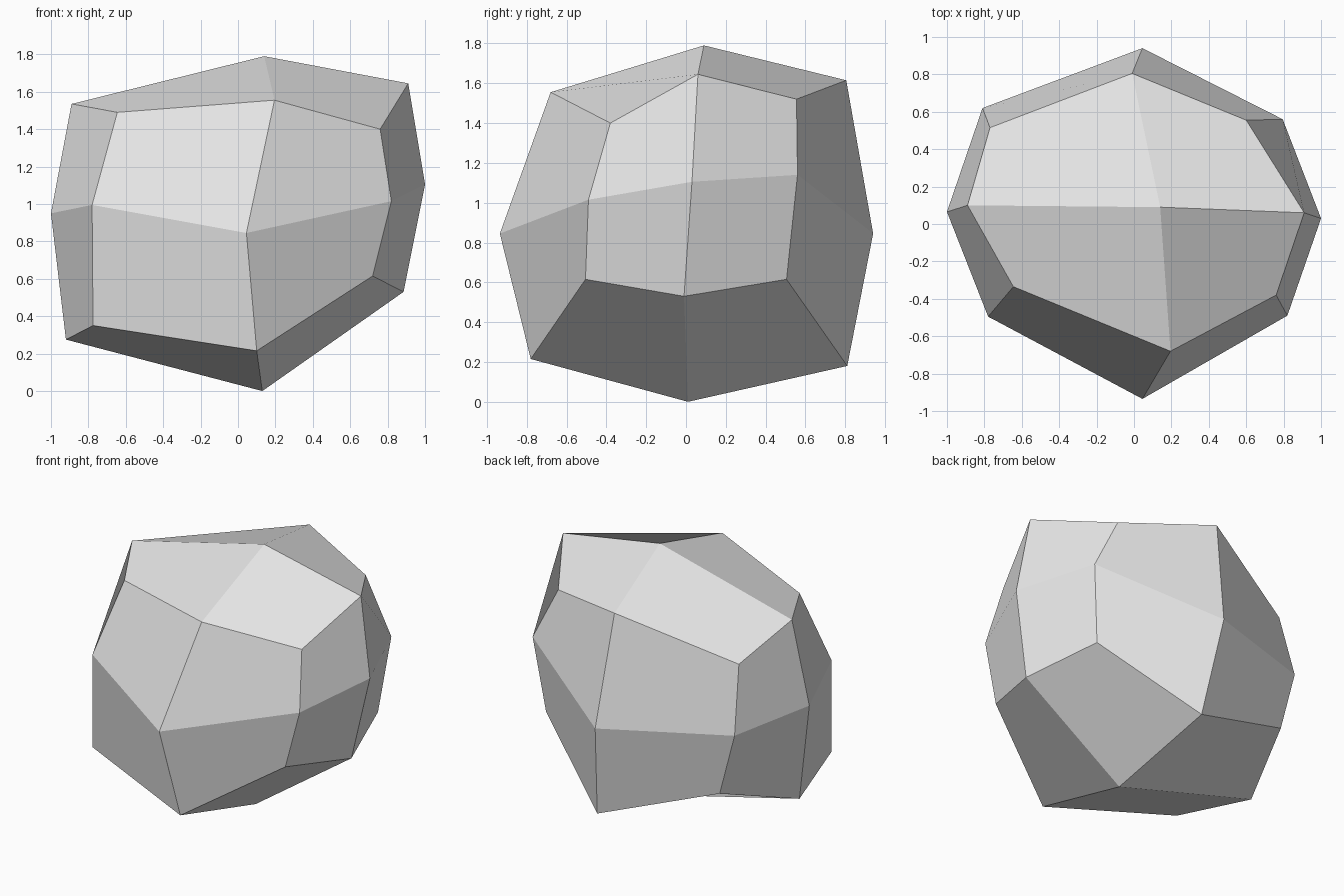
import bpy
import bmesh

old = bpy.data.objects.get("Cube")
if old:
    bpy.data.objects.remove(old, do_unlink=True)

# Plain stone material
stone = bpy.data.materials.new("stone grey")
stone.use_nodes = True
GREY = (0.8, 0.8, 0.8, 1.0)
stone.diffuse_color = GREY
bsdf = next(n for n in stone.node_tree.nodes if n.type == "BSDF_PRINCIPLED")
bsdf.inputs["Base Color"].default_value = GREY

# Rock as three rings (front, middle, back), each running clockwise from top left
front = [(-.645, -.335, 1.49), (.195, -.68, 1.555), (.76, -.38, 1.4), (.82, -.49, 1.015),
         (.72, -.505, .615), (.1, -.78, .215), (-.775, -.5, .35), (-.78, -.495, .995)]
middle = [(-.89, .1, 1.535), (.14, .09, 1.79), (.91, .06, 1.645), (1, .03, 1.105),
          (.885, -.01, .53), (.13, .01, 0), (-.92, .06, .275), (-1, .065, .95)]
back = [(-.77, .515, 1.35), (-.01, .805, 1.615), (.6, .555, 1.52), (.795, .56, 1.14),
        (.73, .505, .615), (.12, .81, .18), (-.695, .62, .465), (-.81, .62, .9)]
front_tip = (.045, -.935, .845)
back_tip = (.045, .94, .845)

bm = bmesh.new()
rings = [[bm.verts.new(p) for p in ring] for ring in (front, middle, back)]

# Sides between neighbouring rings
for a, b in zip(rings, rings[1:]):
    for i in range(len(a)):
        j = (i + 1) % len(a)
        bm.faces.new((a[i], a[j], b[j], b[i]))

# Four quads close each end around its tip
for ring, tip in ((rings[0], front_tip), (rings[-1], back_tip)):
    centre = bm.verts.new(tip)
    for i in range(0, len(ring), 2):
        bm.faces.new((ring[i - 1], ring[i], ring[i + 1], centre))

bmesh.ops.recalc_face_normals(bm, faces=bm.faces)
mesh = bpy.data.meshes.new("rock")
bm.to_mesh(mesh)
bm.free()
mesh.materials.append(stone)
rock = bpy.data.objects.new("rock", mesh)
bpy.context.collection.objects.link(rock)
